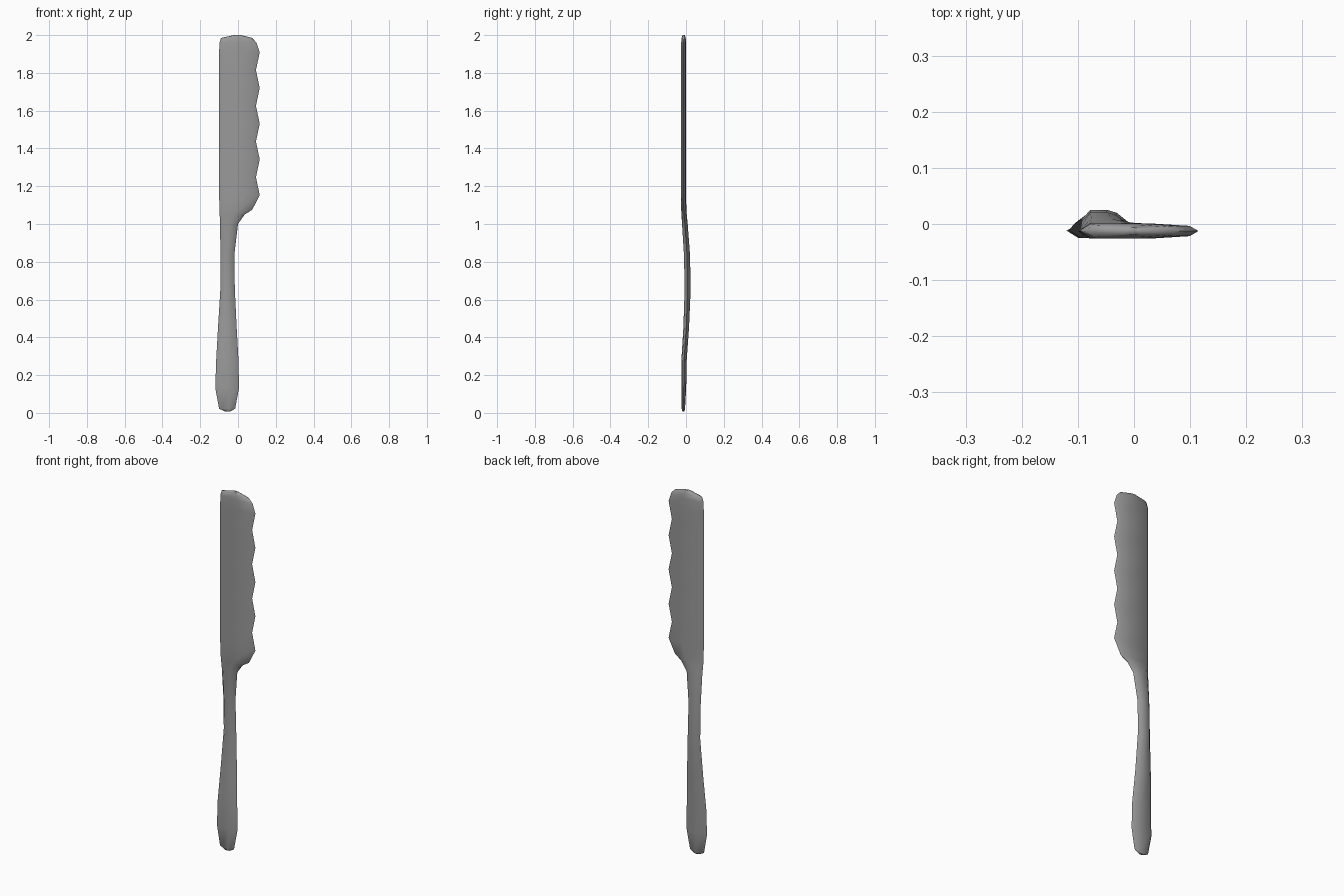
import bpy, bmesh, math

if "Cube" in bpy.data.objects:
    bpy.data.objects.remove(bpy.data.objects["Cube"])

# one flat steel colour
steel = bpy.data.materials.new("steel grey")
steel.diffuse_color = (0.32, 0.32, 0.32, 1)
steel.use_nodes = True
steel.node_tree.nodes["Principled BSDF"].inputs["Base Color"].default_value = steel.diffuse_color

# handle and neck stations: z, left x, right x, centre y, half thickness
stations = [
    (0.008, -0.07, -0.04, -0.014, 0.005),
    (0.022, -0.1, -0.015, -0.014, 0.009),
    (0.13, -0.12, 0.005, -0.012, 0.013),
    (0.27, -0.116, 0.003, -0.011, 0.014),
    (0.45, -0.106, -0.007, 0.001, 0.015),
    (0.66, -0.093, -0.017, 0.009, 0.016),
    (0.84, -0.093, -0.019, 0.005, 0.016),
    (1.0, -0.095, 0.0, -0.006, 0.015),
    (1.05, -0.097, 0.035, -0.010, 0.014),
    (1.075, -0.098, 0.075, -0.012, 0.0135),
]
# scalloped blade
for i in range(9):
    stations.append((1.153 + i * 0.0945, -0.1, 0.095 if i % 2 else 0.115, -0.0125, 0.0135))
# rounded blade tip
stations += [
    (1.96, -0.098, 0.098, -0.0125, 0.013),
    (1.985, -0.09, 0.075, -0.0125, 0.011),
    (2.0, -0.02, 0.015, -0.0125, 0.006),
]


def section(z, xl, xr, yc, h):
    w = xr - xl
    edge = min(0.026, w * 0.25)
    lip = min(0.016, w * 0.18)
    mid = xl + w * 0.6
    front = [(xl + edge * 0.8, -h), (mid, -h), (xr - lip, -h * 0.68)]
    pts = [(xl, 0)] + front + [(xr, 0)] + [(x, -y) for x, y in reversed(front)]
    return [(x, yc + y, z) for x, y in pts]


# loft the sections into one closed skin
bm = bmesh.new()
rings = [[bm.verts.new(p) for p in section(*s)] for s in stations]
for a, b in zip(rings, rings[1:]):
    n = len(a)
    for i in range(n):
        j = (i + 1) % n
        bm.faces.new((a[i], a[j], b[j], b[i]))
bm.faces.new(list(reversed(rings[0])))
bm.faces.new(rings[-1])
bmesh.ops.recalc_face_normals(bm, faces=bm.faces)

mesh = bpy.data.meshes.new("butter_knife")
bm.to_mesh(mesh)
bm.free()
knife = bpy.data.objects.new("butter_knife", mesh)
bpy.context.collection.objects.link(knife)
mesh.materials.append(steel)
bpy.context.view_layer.objects.active = knife
knife.select_set(True)
bpy.ops.object.shade_smooth_by_angle(angle=math.radians(60))
